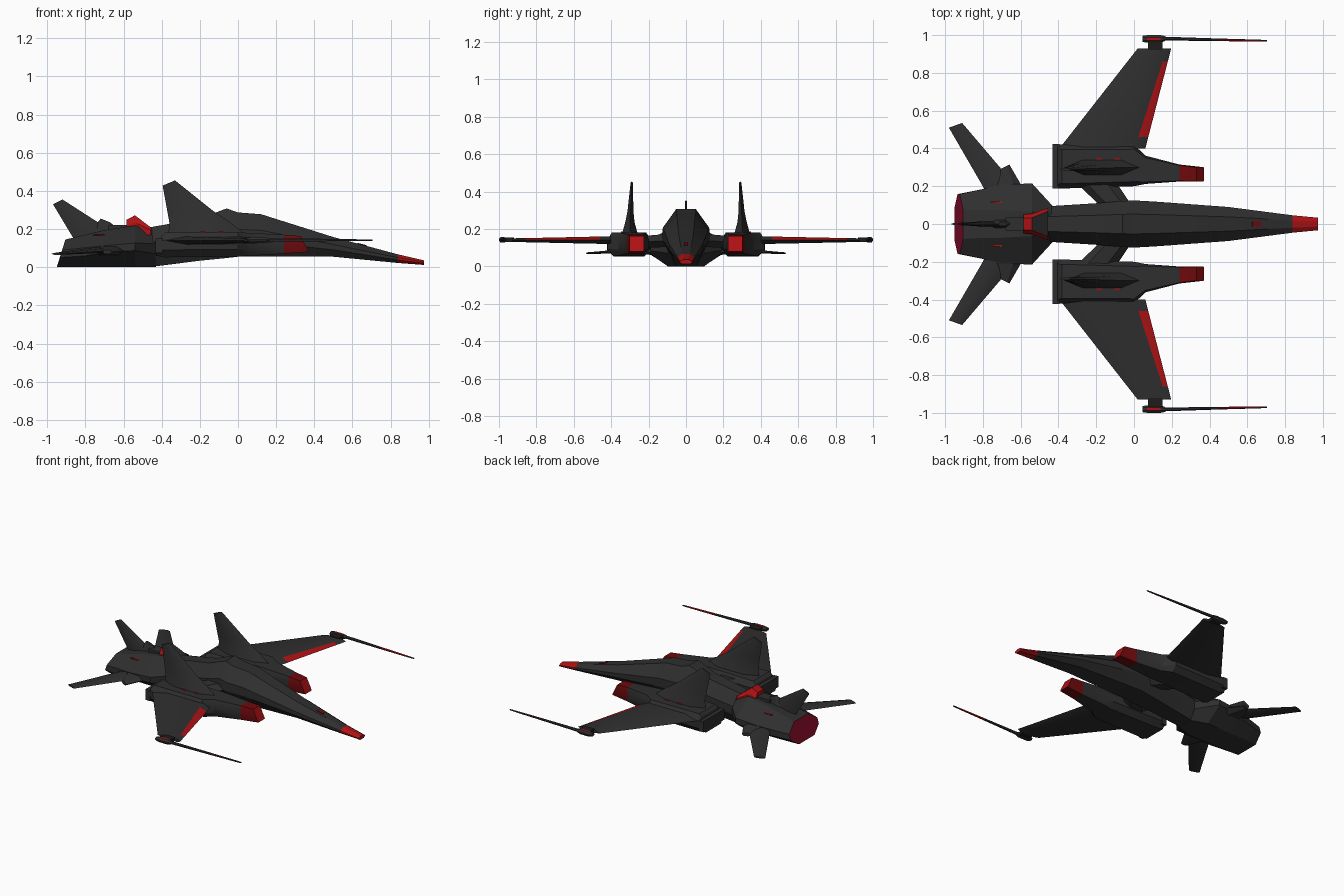
import bpy, bmesh, math
from mathutils import Vector as V


def material(name, rgb):
    m = bpy.data.materials.new(name)
    m.diffuse_color = (*rgb, 1)
    return m


MATS = [material("charcoal", (0.028, 0.028, 0.028)),
        material("red", (0.42, 0.006, 0.007)),
        material("dark_red", (0.16, 0.003, 0.004)),
        material("engine_crimson", (0.24, 0.004, 0.022)),
        material("black", (0.012, 0.012, 0.012))]
GREY, RED, DARK, ENGINE, BLACK = range(5)


def loft(name, rings, rule=GREY, mirror=False):
    """Skin a list of point rings, cap both ends, colour faces by rule(centre, normal)."""
    bm = bmesh.new()
    vs = [[bm.verts.new(p) for p in r] for r in rings]
    n = len(rings[0])
    for a, b in zip(vs, vs[1:]):
        for i in range(n):
            j = (i + 1) % n
            bm.faces.new((a[i], a[j], b[j], b[i]))
    bm.faces.new(vs[0])
    bm.faces.new(vs[-1])
    bmesh.ops.recalc_face_normals(bm, faces=bm.faces)
    bm.normal_update()
    for f in bm.faces:
        f.smooth = True
        f.material_index = rule(f.calc_center_median(), f.normal) if callable(rule) else rule
    me = bpy.data.meshes.new(name)
    bm.to_mesh(me)
    bm.free()
    for m in MATS:
        me.materials.append(m)
    me.set_sharp_from_angle(angle=math.radians(25))
    ob = bpy.data.objects.new(name, me)
    bpy.context.collection.objects.link(ob)
    if mirror:
        mod = ob.modifiers.new("mirror", 'MIRROR')
        mod.use_axis = (False, True, False)
    return ob


def hull(x, hw, z0, z1, yc=0, top=0.42, bot=0.6, lo=0.35, hi=0.62, lean=0):
    """Eight-sided cross-section at x; lean moves the top along x."""
    out = []
    for u, f in ((top, 1), (1, hi), (1, lo), (bot, 0)):
        out.append(V((x + lean * f, yc + hw * u, z0 + (z1 - z0) * f)))
    return out + [V((p.x, 2 * yc - p.y, p.z)) for p in reversed(out)]


def foil(le, te, normal, t, f=0.25):
    """Six-sided wing section from leading to trailing edge."""
    le, te, n = V(le), V(te), V(normal) * t / 2
    a, b = le.lerp(te, f), le.lerp(te, 0.75)
    return [le, a + n, b + n, te, b - n, a - n]


UP, SIDE = (0, 0, 1), (0, 1, 0)


def box(name, x0, x1, y0, y1, z0, z1, mat, mirror=True):
    ring = lambda x: [(x, y0, z0), (x, y1, z0), (x, y1, z1), (x, y0, z1)]
    return loft(name, [ring(x0), ring(x1)], mat, mirror)


# Long forward fuselage with a red nose
loft("fuselage", [
    hull(0.975, 0.033, 0.012, 0.036, lean=0),
    hull(0.84, 0.046, 0.022, 0.067),
    hull(0.5, 0.09, 0.055, 0.158),
    hull(0.12, 0.118, 0.055, 0.278),
    hull(0.0, 0.125, 0.055, 0.287),
    hull(-0.06, 0.122, 0.048, 0.308),
    hull(-0.2, 0.11, 0.034, 0.255),
    hull(-0.47, 0.093, 0.0, 0.208)],
    lambda c, n: RED if c.x > 0.84 else GREY)

# Wide engine body at the back, crimson exhaust face
loft("engine_body", [
    hull(-0.43, 0.095, 0.0, 0.2),
    hull(-0.54, 0.215, 0.0, 0.218, top=0.3, bot=0.45, lo=0.4, hi=0.58),
    hull(-0.70, 0.208, 0.0, 0.195, top=0.35, bot=0.45, lo=0.4, hi=0.58),
    hull(-0.80, 0.185, 0.0, 0.17, top=0.4, bot=0.5, lo=0.35, hi=0.6),
    hull(-0.95, 0.158, 0.0, 0.145, top=0.5, bot=0.55, lean=0.045)],
    lambda c, n: ENGINE if n.x < -0.8 else GREY)

# Dorsal hood: red flanks and back, dark front slope
loft("dorsal_hood", [
    hull(-0.455, 0.085, 0.17, 0.207, top=0.8, bot=1),
    hull(-0.54, 0.055, 0.17, 0.272, top=0.6, bot=1),
    hull(-0.585, 0.05, 0.17, 0.248, top=0.6, bot=1)],
    lambda c, n: GREY if n.x > 0.2 and n.z > 0.7 and abs(c.y) < 0.01 else RED)
box("spine_block", -0.68, -0.58, -0.035, 0.035, 0.17, 0.222, GREY, False)

# Tail fins: one upright, a mirrored level pair, each with a short strake
loft("tail_fin", [
    foil((-0.57, 0, 0.13), (-0.85, 0, 0.13), SIDE, 0.03),
    foil((-0.92, 0, 0.355), (-0.97, 0, 0.33), SIDE, 0.008)])
loft("tail_strake", [
    foil((-0.57, 0, 0.15), (-0.80, 0, 0.15), SIDE, 0.06),
    foil((-0.67, 0, 0.235), (-0.72, 0, 0.255), SIDE, 0.02)])
loft("side_tail_fin", [
    foil((-0.565, 0.13, 0.095), (-0.76, 0.13, 0.095), UP, 0.03),
    foil((-0.91, 0.535, 0.07), (-0.98, 0.51, 0.07), UP, 0.01)], mirror=True)
loft("side_tail_strake", [
    foil((-0.57, 0.16, 0.09), (-0.78, 0.16, 0.09), UP, 0.06),
    foil((-0.66, 0.315, 0.08), (-0.71, 0.29, 0.08), UP, 0.022)], mirror=True)

# Nacelles with red slanted intakes
NAC = dict(top=0.78, bot=0.7, lo=0.3, hi=0.7)
loft("nacelle", [
    hull(-0.43, 0.118, 0.06, 0.165, 0.305, lean=0.03, **NAC),
    hull(-0.38, 0.116, 0.052, 0.182, 0.304, **NAC),
    hull(0.0, 0.11, 0.055, 0.182, 0.31, **NAC),
    hull(0.06, 0.075, 0.06, 0.18, 0.287, top=0.85, bot=0.8, lo=0.25, hi=0.75),
    hull(0.24, 0.045, 0.07, 0.17, 0.27, top=0.9, bot=0.9, lo=0.15, hi=0.85),
    hull(0.37, 0.038, 0.08, 0.163, 0.263, top=0.95, bot=0.95, lo=0.1, hi=0.9, lean=-0.04)],
    lambda c, n: GREY if c.x < 0.24 else (RED if n.x > 0.6 else DARK), True)
box("nacelle_exhaust_collar", -0.432, -0.395, 0.187, 0.423, 0.075, 0.15, GREY)

# Struts joining fuselage and nacelles
loft("nacelle_strut", [
    foil((0.0, 0.08, 0.14), (-0.16, 0.08, 0.14), UP, 0.07),
    foil((-0.1, 0.23, 0.13), (-0.32, 0.23, 0.13), UP, 0.065)], mirror=True)

# Upright fins on the nacelles, flaring into a broad base
loft("nacelle_fin", [
    foil((0.04, 0.30, 0.172), (-0.365, 0.30, 0.172), SIDE, 0.085),
    foil((-0.04, 0.30, 0.235), (-0.36, 0.30, 0.235), SIDE, 0.05),
    foil((-0.13, 0.297, 0.295), (-0.37, 0.297, 0.29), SIDE, 0.032),
    foil((-0.33, 0.29, 0.455), (-0.395, 0.29, 0.428), SIDE, 0.012)], mirror=True)

# Forward-swept wings with a red leading edge
def wing_section(y, t):
    k = (y - 0.40) / 0.53
    return foil((0.06 + 0.137 * k, y, 0.14), (-0.395 + 0.415 * k, y, 0.14), UP, t, 0.125)


loft("wing", [wing_section(y, t) for y, t in
              ((0.40, 0.042), (0.46, 0.039), (0.86, 0.022), (0.93, 0.02))],
     lambda c, n: RED if 0.5 < c.y < 0.8 and n.x > 0.1 and n.z > 0 else GREY, True)

# Wingtip guns: link, mount, tapered barrel
box("gun_link", 0.075, 0.15, 0.92, 0.97, 0.13, 0.155, BLACK)
loft("gun_mount", [
    hull(0.045, 0.016, 0.133, 0.153, 0.98),
    hull(0.07, 0.02, 0.127, 0.158, 0.98),
    hull(0.14, 0.02, 0.127, 0.158, 0.98),
    hull(0.165, 0.013, 0.135, 0.152, 0.982)],
    lambda c, n: RED if 0.07 < c.x < 0.14 and n.z > 0.9 else GREY, True)
loft("gun_barrel", [
    hull(0.15, 0.010, 0.135, 0.153, 0.982),
    hull(0.45, 0.007, 0.136, 0.149, 0.975),
    hull(0.66, 0.005, 0.137, 0.146, 0.971),
    hull(0.705, 0.004, 0.138, 0.145, 0.970)],
    lambda c, n: RED if 0.45 < c.x < 0.66 and n.y < 0.2 else GREY, True)

# Small painted markings
for i, x in enumerate((-0.185, -0.09)):
    box(f"nacelle_mark_{i}", x - 0.015, x + 0.015, 0.337, 0.347, 0.18, 0.186, RED)
box("engine_mark", -0.76, -0.70, 0.112, 0.12, 0.165, 0.172, RED)
mark = box("nose_mark", -0.025, 0.025, -0.012, 0.012, -0.003, 0.003, DARK, False)
mark.location = (0.65, 0, 0.1185)
mark.rotation_euler.y = 0.262
